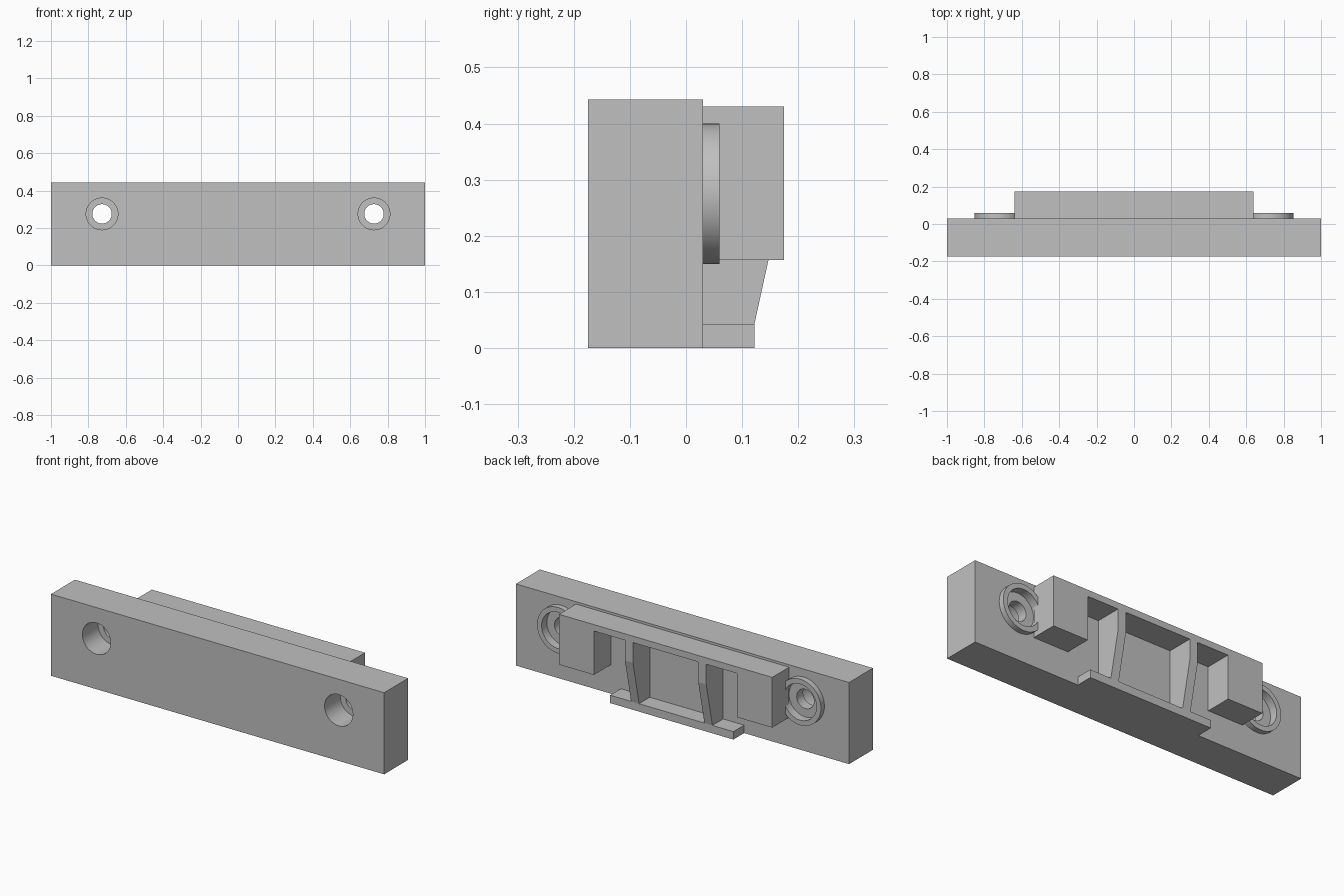
import bpy, bmesh, math
from mathutils import Vector

cube = bpy.data.objects.get("Cube")
if cube:
    bpy.data.objects.remove(cube, do_unlink=True)

grey = bpy.data.materials.new("plain grey")
grey.use_nodes = True
colour = (0.527, 0.527, 0.527, 1)
grey.diffuse_color = colour
grey.node_tree.nodes["Principled BSDF"].inputs["Base Color"].default_value = colour

BACK = 0.03            # rear face of the plate
FRONT = -0.175
PAD = 0.175            # rear face of the raised pad
HOLE_X, HOLE_Z = 0.727, 0.275


def finish(name, bm):
    bmesh.ops.recalc_face_normals(bm, faces=bm.faces)
    mesh = bpy.data.meshes.new(name)
    bm.to_mesh(mesh)
    bm.free()
    mesh.materials.append(grey)
    obj = bpy.data.objects.new(name, mesh)
    bpy.context.collection.objects.link(obj)
    return obj


def extrude(name, points, direction):
    """Extrude a flat outline along a direction."""
    bm = bmesh.new()
    face = bm.faces.new([bm.verts.new(p) for p in points])
    out = bmesh.ops.extrude_face_region(bm, geom=[face])
    verts = [v for v in out["geom"] if isinstance(v, bmesh.types.BMVert)]
    bmesh.ops.translate(bm, verts=verts, vec=direction)
    return finish(name, bm)


def box(name, x, y0, y1, z0, z1):
    outline = [(-x, y0, z0), (x, y0, z0), (x, y0, z1), (-x, y0, z1)]
    return extrude(name, outline, Vector((0, y1 - y0, 0)))


def lathe(name, profile, x):
    """Turn a closed (radius, y) profile around a front-to-back axis."""
    bm = bmesh.new()
    verts = [bm.verts.new((x + r, y, HOLE_Z)) for r, y in profile]
    edges = [bm.edges.new((a, b)) for a, b in zip(verts, verts[1:] + verts[:1])
             if a.co.x != x or b.co.x != x]
    bmesh.ops.spin(bm, geom=verts + edges, cent=(x, 0, HOLE_Z), axis=(0, 1, 0),
                   angle=math.tau, steps=48)
    bmesh.ops.remove_doubles(bm, verts=bm.verts, dist=1e-5)
    return finish(name, bm)


def smooth(obj):
    bpy.ops.object.select_all(action='DESELECT')
    obj.select_set(True)
    bpy.context.view_layer.objects.active = obj
    bpy.ops.object.shade_smooth_by_angle(angle=math.radians(30))


# Main plate, with stepped screw holes
plate = box("plate", 1, FRONT, BACK, 0, 0.443)
hole_profile = [(0, -0.2), (0.085, -0.2), (0.085, -0.04), (0.052, -0.04),
                (0.052, 0.015), (0.098, 0.015), (0.098, 0.1), (0, 0.1)]
ring_profile = [(0.098, BACK), (0.125, BACK), (0.125, 0.06), (0.098, 0.06)]
for side, label in ((1, "left"), (-1, "right")):
    cutter = lathe(label + "_hole_cutter", hole_profile, side * HOLE_X)
    cutter.hide_render = True
    cut = plate.modifiers.new(label + "_hole", 'BOOLEAN')
    cut.object = cutter
    cut.solver = 'EXACT'
    bpy.context.view_layer.objects.active = plate
    bpy.ops.object.modifier_apply(modifier=cut.name)
    bpy.data.objects.remove(cutter, do_unlink=True)
    # Raised collar around the hole on the rear
    smooth(lathe(label + "_collar", ring_profile, side * HOLE_X))
smooth(plate)

# Raised pad: two end blocks joined by a thin top bar
half = [(0.43, 0.395), (0.43, 0.157), (0.64, 0.157), (0.64, 0.43)]
outline = half + [(-x, z) for x, z in reversed(half)]
extrude("rear_pad", [(x, BACK, z) for x, z in outline], Vector((0, PAD - BACK, 0)))

# Tapered ribs from the top bar down to the ledge
rib = [(BACK, 0.043), (0.122, 0.043), (PAD, 0.285), (PAD, 0.395), (BACK, 0.395)]
for x, label in ((0.196, "left_rib"), (-0.244, "right_rib")):
    extrude(label, [(x, y, z) for y, z in rib], Vector((0.048, 0, 0)))

# Bottom ledge
box("ledge", 0.37, BACK, 0.122, 0, 0.043)
